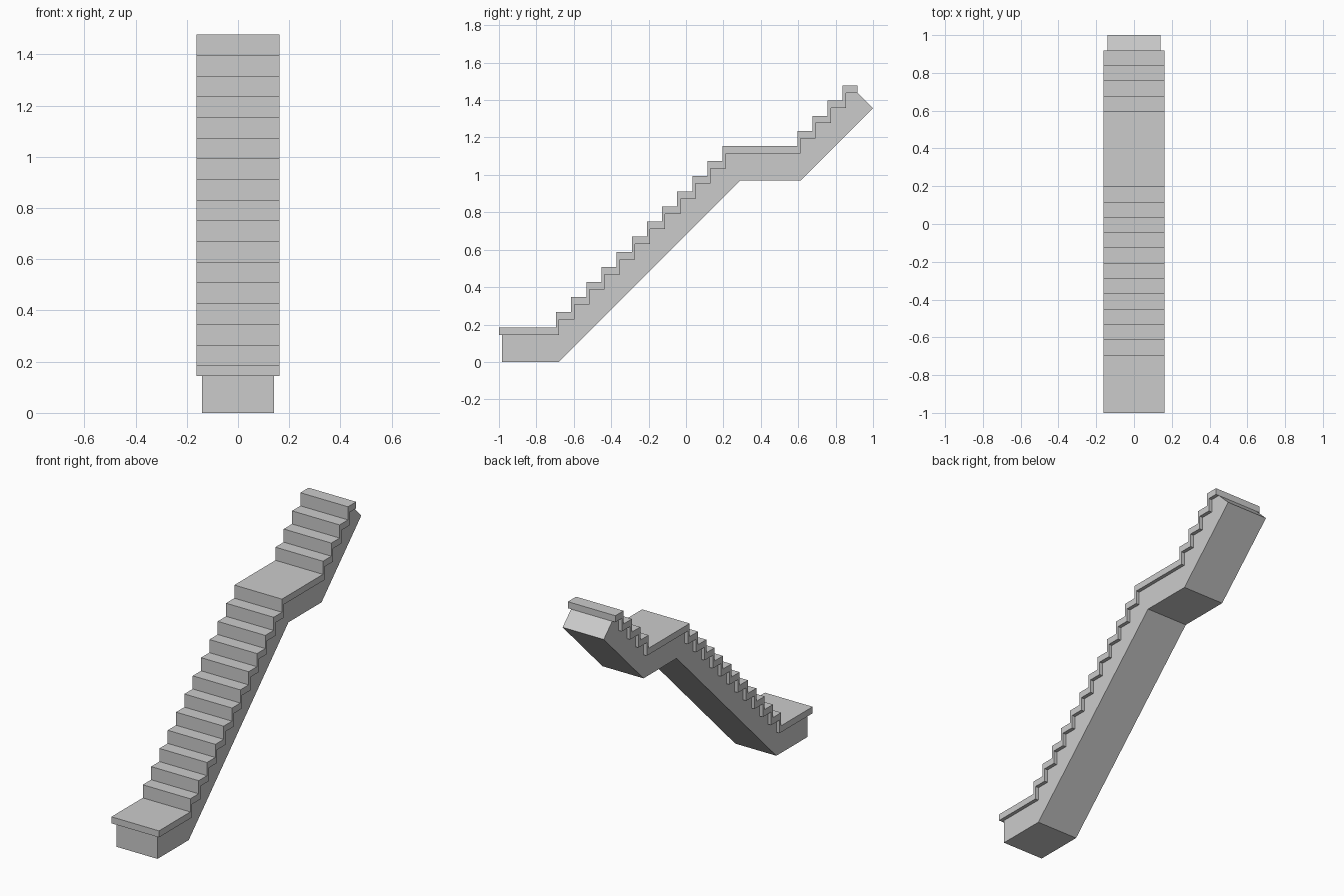
import bpy, bmesh

if "Cube" in bpy.data.objects:
    bpy.data.objects.remove(bpy.data.objects["Cube"])

RISE, RUN = 0.0808, 0.081
Z0, TREAD, RISER = 0.185, 0.04, 0.017
# Riser positions: lower flight of 12, landing, upper flight of 4
RISERS = [-0.695 + RUN * i for i in range(12)] + [0.595 + RUN * i for i in range(4)]
Y_FRONT, Y_END = -1.0, 0.918


def stair_line(dy, dz, start):
    """Stepped (y, z) outline from bottom front to top end."""
    z = Z0 + dz
    pts = [(start, z)]
    for y in RISERS:
        pts.append((y + dy, z))
        z += RISE
        pts.append((y + dy, z))
    pts.append((Y_END, z))
    return pts


def extrude_profile(name, pts, half_width):
    """Closed solid from a (y, z) outline, spread across x."""
    bm = bmesh.new()
    face = bm.faces.new([bm.verts.new((-half_width, y, z)) for y, z in pts])
    ext = bmesh.ops.extrude_face_region(bm, geom=[face])
    moved = [v for v in ext["geom"] if isinstance(v, bmesh.types.BMVert)]
    bmesh.ops.translate(bm, verts=moved, vec=(2 * half_width, 0, 0))
    bmesh.ops.recalc_face_normals(bm, faces=bm.faces)
    mesh = bpy.data.meshes.new(name)
    bm.to_mesh(mesh)
    bm.free()
    obj = bpy.data.objects.new(name, mesh)
    bpy.context.collection.objects.link(obj)


# Wide treads and risers: one folded covering
top = stair_line(0, 0, Y_FRONT)
under = stair_line(RISER, -TREAD, Y_FRONT)
extrude_profile("stair_treads", top + under[::-1], 0.162)

# Narrower solid body with sloped soffits and a flat landing underside
body = stair_line(RISER, -TREAD, Y_FRONT + RISER)
soffit = [(1.0, 1.357), (0.613, 0.97), (0.291, 0.97), (-0.679, 0), (-0.983, 0)]
extrude_profile("stair_body", body + soffit, 0.14)
